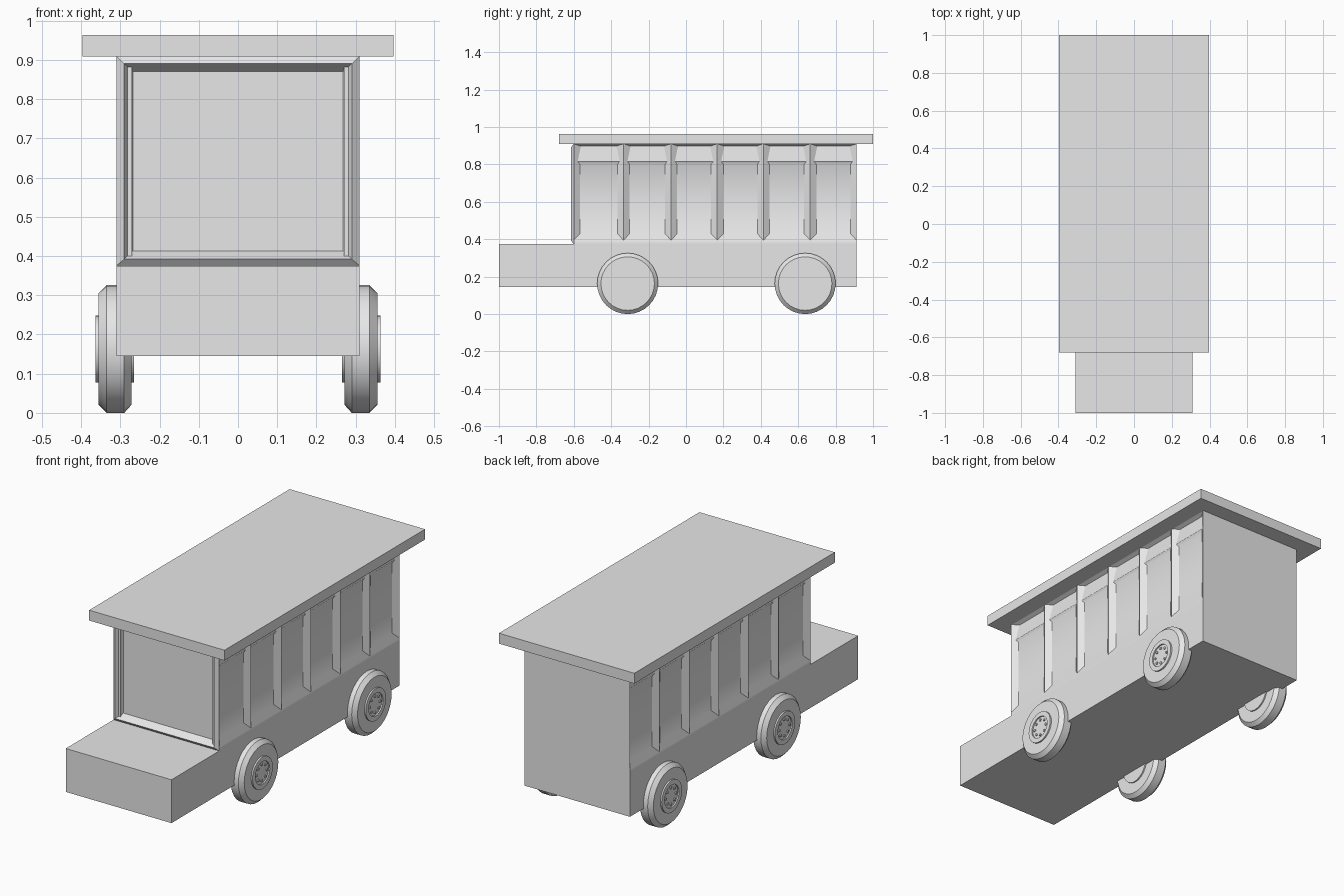
import bpy, bmesh, math
from mathutils import Matrix, Vector

cube = bpy.data.objects.get("Cube")
if cube:
    bpy.data.objects.remove(cube, do_unlink=True)

grey = bpy.data.materials.new("plain_grey")
grey.use_nodes = True
grey.diffuse_color = (0.8, 0.8, 0.8, 1)
grey.node_tree.nodes["Principled BSDF"].inputs["Base Color"].default_value = (0.8, 0.8, 0.8, 1)

FRONT, BACK, NOSE = -0.6, 0.912, -1.0
SIDE, SILL, HOOD, EAVE = 0.31, 0.145, 0.375, 0.91


def finish(bm, name, smooth=None, recalc=True):
    if recalc:
        bmesh.ops.recalc_face_normals(bm, faces=bm.faces)
    mesh = bpy.data.meshes.new(name)
    bm.to_mesh(mesh)
    bm.free()
    mesh.materials.append(grey)
    ob = bpy.data.objects.new(name, mesh)
    bpy.context.collection.objects.link(ob)
    if smooth:
        bpy.ops.object.select_all(action='DESELECT')
        bpy.context.view_layer.objects.active = ob
        ob.select_set(True)
        bpy.ops.object.shade_smooth_by_angle(angle=math.radians(smooth))
        ob.select_set(False)
    return ob


def box(name, x, y0, y1, z0, z1):
    bm = bmesh.new()
    bmesh.ops.create_cube(bm, size=1)
    bmesh.ops.scale(bm, vec=(2 * x, y1 - y0, z1 - z0), verts=bm.verts)
    bmesh.ops.translate(bm, vec=(0, (y0 + y1) / 2, (z0 + z1) / 2), verts=bm.verts)
    return finish(bm, name)


# Body: side profile with recessed window wall and an eave band, run front to back
half = [(SIDE, SILL), (SIDE, HOOD), (SIDE, 0.395), (0.288, 0.43), (0.288, 0.8),
        (0.296, 0.815), (0.285, 0.898), (SIDE, EAVE)]
outline = half + [(-x, z) for x, z in reversed(half)]
bm = bmesh.new()
front = [bm.verts.new((x, FRONT, z)) for x, z in outline]
back = [bm.verts.new((x, BACK, z)) for x, z in outline]
n = len(outline)
for i in range(n):
    j = (i + 1) % n
    bm.faces.new((front[i], front[j], back[j], back[i]))
bm.faces.new(back)
# Hood: the lower front face pulled forward
lower = [front[0], front[1], front[-2], front[-1]]
nose = [bm.verts.new((v.co.x, NOSE, v.co.z)) for v in lower]
for i in range(4):
    j = (i + 1) % 4
    bm.faces.new((nose[i], nose[j], lower[j], lower[i]))
bm.faces.new(nose)
finish(bm, "body", smooth=33)

# Windscreen: raised frame ridge with a sunken panel
bm = bmesh.new()
loops = []
for x, y, z0, z1 in [(SIDE, FRONT, HOOD, EAVE), (0.29, -0.615, 0.392, 0.89),
                     (0.268, -0.578, 0.413, 0.87)]:
    loops.append([bm.verts.new(c) for c in
                  ((-x, y, z0), (x, y, z0), (x, y, z1), (-x, y, z1))])
for a, b in zip(loops, loops[1:]):
    for i in range(4):
        j = (i + 1) % 4
        bm.faces.new((a[i], a[j], b[j], b[i]))
bm.faces.new(loops[-1])
finish(bm, "windscreen", recalc=False)

# Window pillars: sharp vertical ridges, halved at both ends of the cabin
for side, label in ((1, "left"), (-1, "right")):
    for k, y in enumerate((FRONT, -0.334, -0.08, 0.167, 0.414, 0.664, BACK)):
        y0 = y if k == 0 else y - 0.06
        y1 = y if k == 6 else y + 0.06
        bm = bmesh.new()
        base = bm.faces.new([bm.verts.new((side * x, yy, 0.396))
                             for x, yy in ((0.27, y0), (SIDE, y), (0.27, y1))])
        top = bmesh.ops.extrude_face_region(bm, geom=[base])["geom"]
        bmesh.ops.translate(bm, vec=(0, 0, EAVE - 0.396),
                            verts=[v for v in top if isinstance(v, bmesh.types.BMVert)])
        finish(bm, f"{label}_pillar_{k + 1}")

# Roof slab
box("roof", 0.397, -0.68, 1.0, 0.908, 0.963)

# Wheels: lathed tyre and hub with a ring of nuts
RADIUS = 0.163
lathe = [(0, 0.265), (0.085, 0.265), (0.085, 0.272), (0.143, 0.272), (RADIUS, 0.29),
         (RADIUS, 0.335), (0.143, 0.355), (0.085, 0.355), (0.085, 0.363),
         (0.06, 0.363), (0.06, 0.356), (0, 0.356)]
for side, label in ((1, "left"), (-1, "right")):
    for end, y in (("front", -0.312), ("rear", 0.637)):
        bm = bmesh.new()
        verts = [bm.verts.new((side * x, 0, r)) for r, x in lathe]
        edges = [bm.edges.new(p) for p in zip(verts, verts[1:])]
        bmesh.ops.spin(bm, geom=verts + edges, cent=(0, 0, 0), axis=(1, 0, 0),
                       angle=math.tau, steps=32, use_duplicate=False)
        bmesh.ops.remove_doubles(bm, verts=bm.verts, dist=0.0005)
        for i in range(8):
            a = math.tau * i / 8
            spot = Vector((side * 0.357, 0.043 * math.cos(a), 0.043 * math.sin(a)))
            bmesh.ops.create_cone(bm, cap_ends=True, segments=8, radius1=0.007,
                                  radius2=0.007, depth=0.008,
                                  matrix=Matrix.Translation(spot)
                                  @ Matrix.Rotation(math.pi / 2, 4, 'Y'))
        bmesh.ops.translate(bm, vec=(0, y, RADIUS), verts=bm.verts)
        finish(bm, f"{end}_{label}_wheel", smooth=30)
